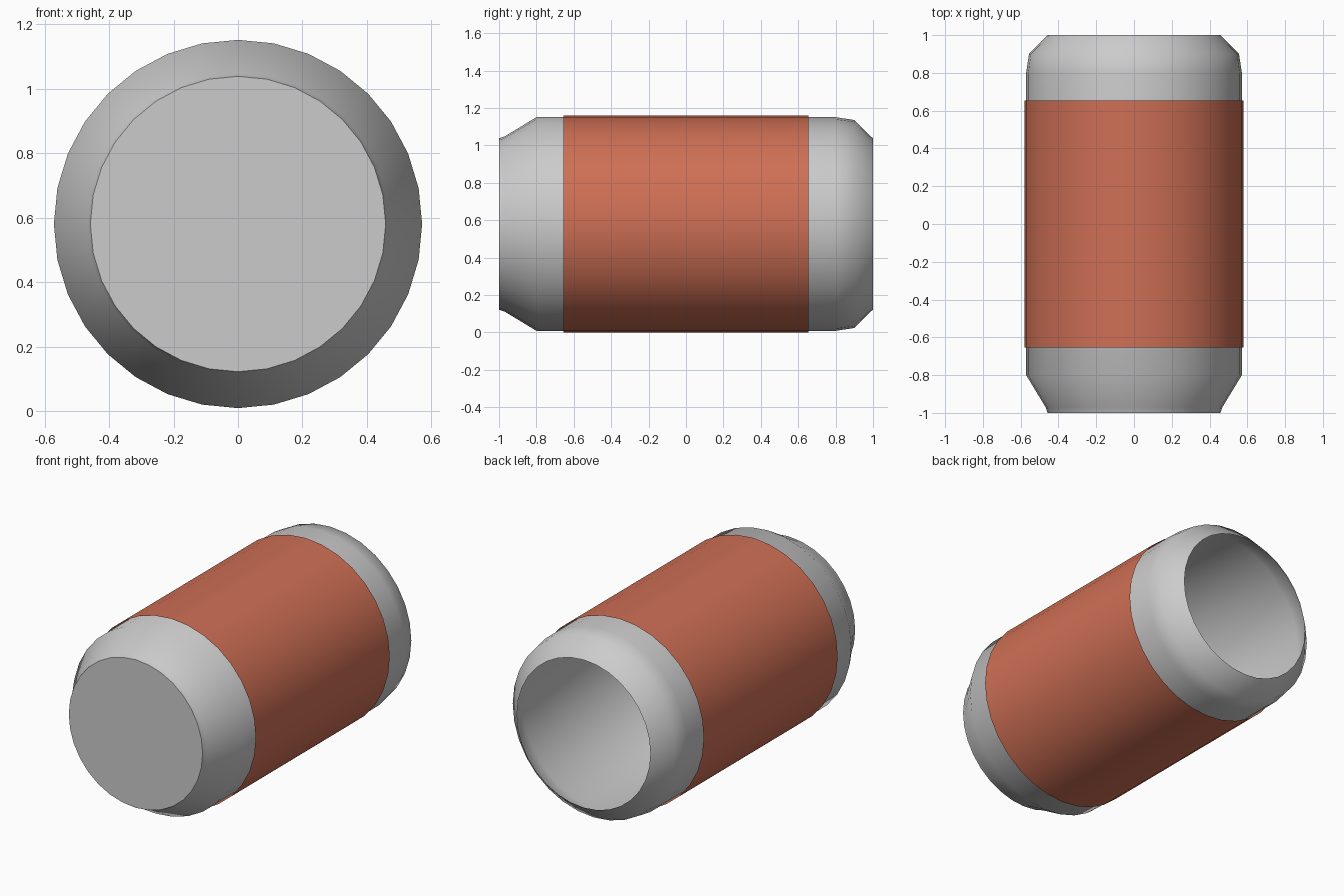
import bpy, bmesh, math

if "Cube" in bpy.data.objects:
    bpy.data.objects.remove(bpy.data.objects["Cube"])

SIDES = 32
AXIS_Z = 0.58


def lathe(name, profile, cap_start=False):
    """Revolve (y, radius) points around the horizontal y axis."""
    bm = bmesh.new()
    rings = []
    for y, r in profile:
        ring = []
        for i in range(SIDES):
            a = 2 * math.pi * i / SIDES
            ring.append(bm.verts.new((r * math.cos(a), y, AXIS_Z + r * math.sin(a))))
        rings.append(ring)
    for a, b in zip(rings, rings[1:]):
        for i in range(SIDES):
            j = (i + 1) % SIDES
            bm.faces.new((a[i], b[i], b[j], a[j]))
    if cap_start:
        bm.faces.new(rings[0])
    mesh = bpy.data.meshes.new(name)
    bm.to_mesh(mesh)
    bm.free()
    obj = bpy.data.objects.new(name, mesh)
    bpy.context.collection.objects.link(obj)
    bpy.ops.object.select_all(action='DESELECT')
    obj.select_set(True)
    bpy.context.view_layer.objects.active = obj
    bpy.ops.object.shade_smooth_by_angle(angle=math.radians(40))
    return obj


# Can shell: closed at the front, open at the back
lathe("can_body", [(-1, 0.458), (-0.97, 0.468), (-0.8, 0.571),
                   (0.8, 0.571), (0.9, 0.556), (1, 0.457)], cap_start=True)

# Coloured wrap around the middle
label = lathe("label_wrap", [(-0.655, 0.58), (0.655, 0.58)])
mat = bpy.data.materials.new("label_red")
mat.diffuse_color = (0.62, 0.16, 0.09, 1)
mat.use_nodes = True
mat.node_tree.nodes["Principled BSDF"].inputs["Base Color"].default_value = mat.diffuse_color
label.data.materials.append(mat)
